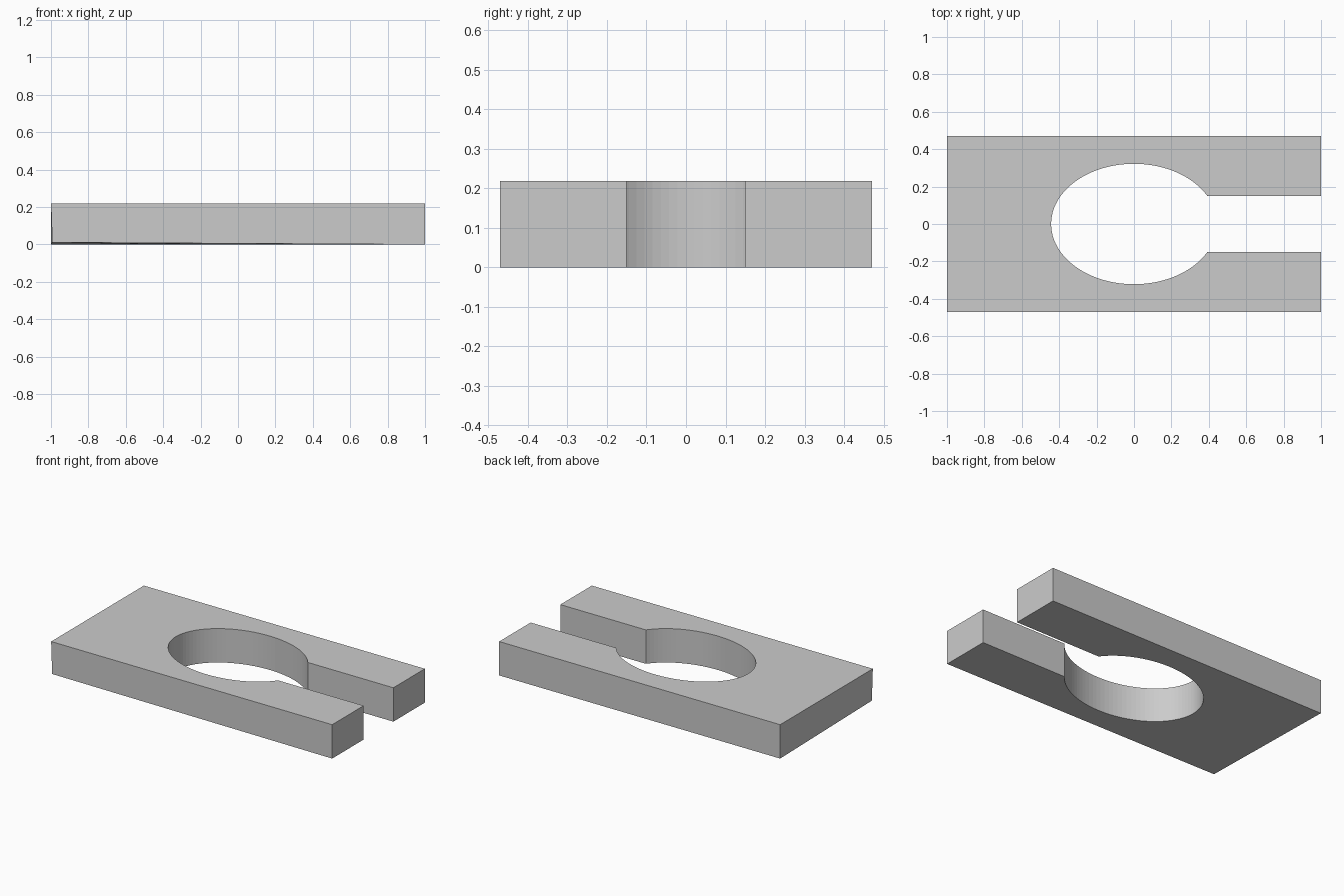
import bpy, bmesh
from math import asin, cos, sin, pi

if "Cube" in bpy.data.objects:
    bpy.data.objects.remove(bpy.data.objects["Cube"])

HALF_X, HALF_Y, HEIGHT = 1.0, 0.471, 0.218
HOLE_X, HOLE_Y, SLOT = 0.443, 0.322, 0.151
STEPS = 80

# Plate outline: rectangle with an oval opening and a slot to the right edge
start = asin(SLOT / HOLE_Y)
oval = []
for i in range(STEPS + 1):
    a = start + (2 * pi - 2 * start) * i / STEPS
    oval.append((HOLE_X * cos(a), HOLE_Y * sin(a)))
outline = [(HALF_X, -SLOT), (HALF_X, -HALF_Y), (-HALF_X, -HALF_Y),
           (-HALF_X, HALF_Y), (HALF_X, HALF_Y), (HALF_X, SLOT)] + oval

# Extrude the outline into a solid plate
bm = bmesh.new()
base = [bm.verts.new((x, y, 0)) for x, y in outline]
face = bm.faces.new(base)
extruded = bmesh.ops.extrude_face_region(bm, geom=[face], use_keep_orig=True)
top = [g for g in extruded["geom"] if isinstance(g, bmesh.types.BMVert)]
bmesh.ops.translate(bm, verts=top, vec=(0, 0, HEIGHT))

# Slightly nicked lower front-left corner
base[2].co.x += 0.007
base[2].co.z += 0.011
bmesh.ops.recalc_face_normals(bm, faces=bm.faces)

mesh = bpy.data.meshes.new("slotted_plate")
bm.to_mesh(mesh)
bm.free()
plate = bpy.data.objects.new("slotted_plate", mesh)
bpy.context.collection.objects.link(plate)
